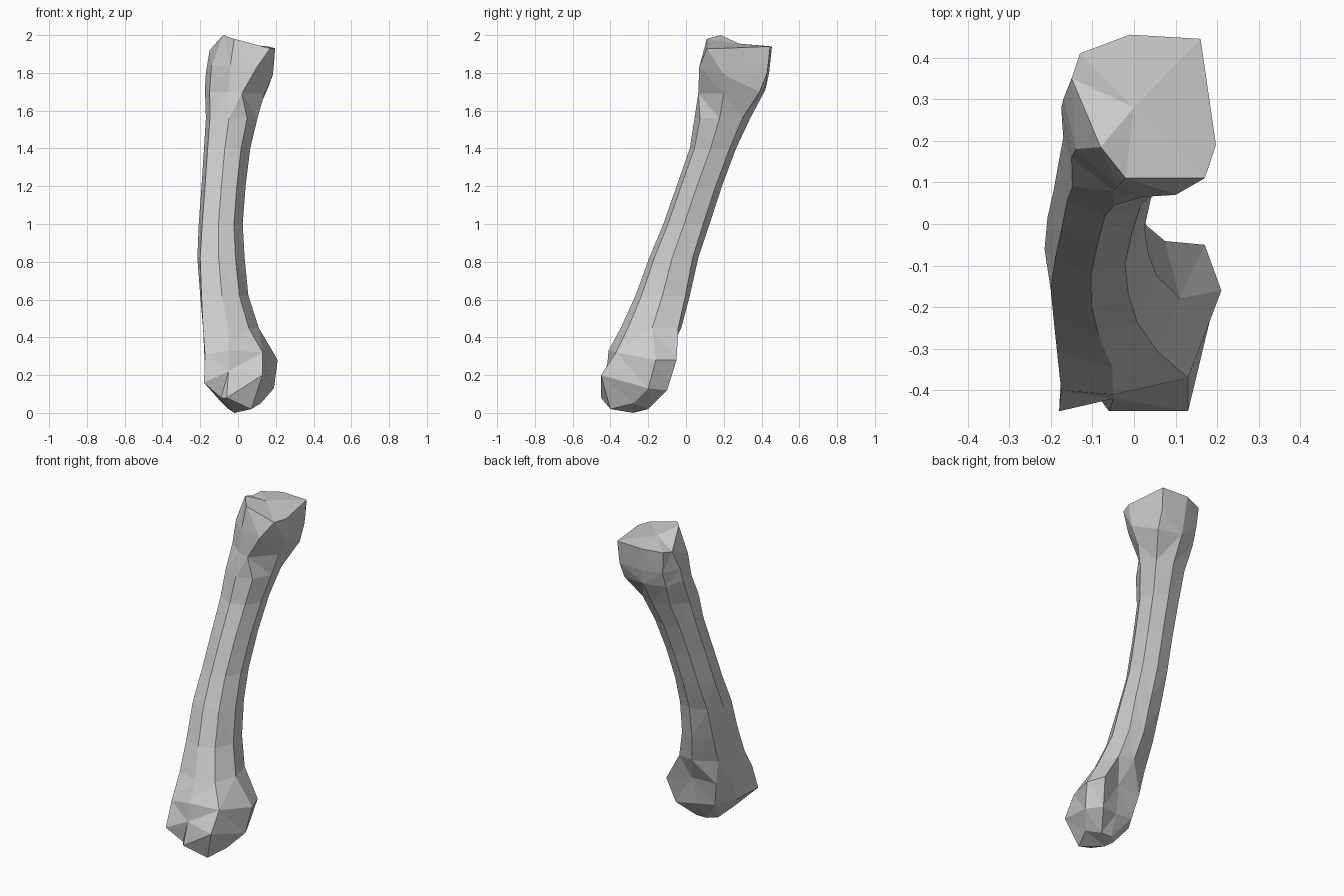
import bpy, bmesh
from mathutils import Vector

# Eight-sided shaft outlines in a unit box (counter-clockwise from front left)
UPPER = [(.08, .15), (.45, 0), (.80, .10), (1, .45), (.94, .86), (.6, 1), (.22, .90), (0, .55)]
LOWER = [(.00, .12), (.45, 0), (.82, .12), (1, .52), (.88, .95), (.55, 1), (.10, .78), (0, .42)]

# Shaft stations: z, left, right, front, back
SHAFT = [
    (.45, -.185, .11, -.345, -.025),
    (.62, -.20, .055, -.268, .02),
    (.82, -.215, .035, -.195, .065),
    (1.0, -.208, .025, -.12, .125),
    (1.2, -.193, .04, -.05, .19),
    (1.4, -.18, .065, .02, .265),
    (1.56, -.17, .103, .045, .34),
]

# Lower knuckle rings, bottom to top
KNUCKLE = [
    [(-.09, -.41, .08), (-.06, -.45, .08), (.07, -.40, .02), (.12, -.28, .05),
     (.07, -.20, .02), (0, -.20, .02), (-.05, -.24, .02), (-.10, -.33, .07)],
    [(-.18, -.45, .16), (-.05, -.42, .22), (.13, -.45, .20), (.19, -.20, .13),
     (.14, -.10, .12), (.02, -.13, .13), (-.10, -.14, .15), (-.17, -.25, .16)],
    [(-.175, -.40, .31), (-.05, -.41, .33), (.13, -.37, .32), (.21, -.16, .28),
     (.17, -.05, .28), (.03, -.10, .30), (-.13, -.11, .30), (-.178, -.20, .30)],
]

# Upper joint rings, bottom to top
JOINT = [
    [(-.15, .16, 1.70), (-.05, .08, 1.70), (.02, .065, 1.69), (.14, .20, 1.69),
     (.15, .39, 1.70), (0, .42, 1.71), (-.12, .37, 1.70), (-.175, .28, 1.72)],
    [(-.14, .18, 1.84), (-.04, .09, 1.84), (.10, .07, 1.83), (.185, .20, 1.79),
     (.155, .43, 1.80), (0, .44, 1.80), (-.12, .40, 1.80), (-.17, .30, 1.80)],
    [(-.08, .185, 2.0), (-.02, .11, 1.98), (.17, .11, 1.93), (.197, .19, 1.93),
     (.16, .445, 1.94), (-.01, .455, 1.94), (-.13, .41, 1.93), (-.15, .35, 1.92)],
]


def shaft_ring(z, left, right, front, back):
    """Fit the blended outline into the box of one station."""
    t = min(max((z - .45) / .5, 0), 1)
    ring = []
    for a, b in zip(LOWER, UPPER):
        u, v = Vector(a).lerp(Vector(b), t)
        ring.append((left + (right - left) * u, front + (back - front) * v, z))
    return ring


def loft(name, rings, bottom, top):
    """Skin the rings with flat triangles and close both ends to a point."""
    bm = bmesh.new()
    loops = [[bm.verts.new(p) for p in ring] for ring in rings]
    n = len(loops[0])
    for lo, hi in zip(loops, loops[1:]):
        for i in range(n):
            j = (i + 1) % n
            bm.faces.new((lo[i], lo[j], hi[j], hi[i]))
    low, high = bm.verts.new(bottom), bm.verts.new(top)
    for i in range(n):
        j = (i + 1) % n
        bm.faces.new((loops[0][j], loops[0][i], low))
        bm.faces.new((loops[-1][i], loops[-1][j], high))
    bmesh.ops.triangulate(bm, faces=bm.faces[:])
    bmesh.ops.recalc_face_normals(bm, faces=bm.faces[:])
    mesh = bpy.data.meshes.new(name)
    bm.to_mesh(mesh)
    bm.free()
    obj = bpy.data.objects.new(name, mesh)
    bpy.context.collection.objects.link(obj)
    return obj


# Whole bone: knuckle, curved shaft, joint
rings = KNUCKLE + [shaft_ring(*s) for s in SHAFT] + JOINT
loft("long_bone", rings, (-.02, -.28, 0), (0, .28, 1.955))
